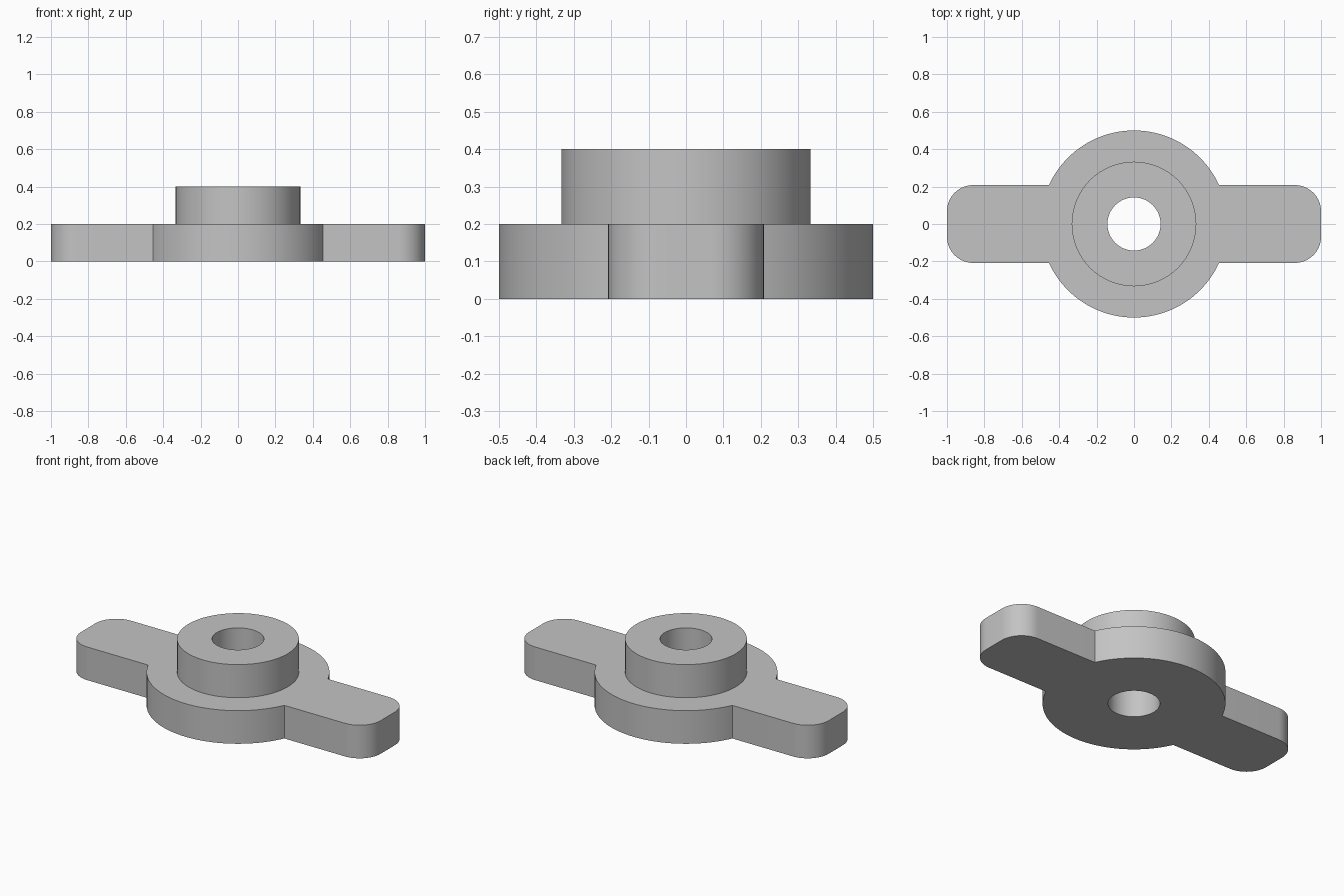
import bpy
import bmesh
from math import asin, cos, pi, radians, sin

if "Cube" in bpy.data.objects:
    bpy.data.objects.remove(bpy.data.objects["Cube"], do_unlink=True)

HUB_RADIUS = 0.5
BOSS_RADIUS = 0.333
HOLE_RADIUS = 0.142
ARM_HALF_WIDTH = 0.208
CORNER_RADIUS = 0.14
PLATE_TOP = 0.2
BOSS_TOP = 0.4

grey = bpy.data.materials.new("light grey")
grey.use_nodes = True
grey.diffuse_color = (0.55, 0.55, 0.55, 1)
grey.node_tree.nodes["Principled BSDF"].inputs["Base Color"].default_value = grey.diffuse_color


def arc(cx, cy, radius, start, end, steps):
    """Points along an arc, both ends included."""
    angles = [start + (end - start) * i / steps for i in range(steps + 1)]
    return [(cx + radius * cos(a), cy + radius * sin(a)) for a in angles]


def prism(name, outline, bottom, top):
    """Upright solid with the given outline."""
    bm = bmesh.new()
    face = bm.faces.new([bm.verts.new((x, y, bottom)) for x, y in outline])
    side = bmesh.ops.extrude_face_region(bm, geom=[face])["geom"]
    verts = [v for v in side if isinstance(v, bmesh.types.BMVert)]
    bmesh.ops.translate(bm, verts=verts, vec=(0, 0, top - bottom))
    bmesh.ops.recalc_face_normals(bm, faces=bm.faces)
    mesh = bpy.data.meshes.new(name)
    bm.to_mesh(mesh)
    bm.free()
    mesh.materials.append(grey)
    obj = bpy.data.objects.new(name, mesh)
    bpy.context.collection.objects.link(obj)
    return obj


def combine(target, tool, operation):
    """Apply a boolean, then drop the tool solid."""
    mod = target.modifiers.new(operation.lower(), "BOOLEAN")
    mod.operation = operation
    mod.solver = "EXACT"
    mod.object = tool
    bpy.context.view_layer.objects.active = target
    bpy.ops.object.modifier_apply(modifier=mod.name)
    bpy.data.objects.remove(tool, do_unlink=True)


# Plate: half the outline is a rounded arm and a hub arc; the other half is it turned around
cx, cy = 1 - CORNER_RADIUS, ARM_HALF_WIDTH - CORNER_RADIUS
join = asin(ARM_HALF_WIDTH / HUB_RADIUS)
half = (arc(cx, -cy, CORNER_RADIUS, -pi / 2, 0, 16)
        + arc(cx, cy, CORNER_RADIUS, 0, pi / 2, 16)
        + arc(0, 0, HUB_RADIUS, join, pi - join, 64))
plate = prism("winged_hub", half + [(-x, -y) for x, y in half], 0, PLATE_TOP)

# Raised boss and the bore through everything
boss = prism("boss", arc(0, 0, BOSS_RADIUS, 0, 2 * pi, 96)[:-1], PLATE_TOP / 2, BOSS_TOP)
combine(plate, boss, "UNION")
bore = prism("bore_cutter", arc(0, 0, HOLE_RADIUS, 0, 2 * pi, 64)[:-1], -0.1, BOSS_TOP + 0.1)
bore.hide_render = True
combine(plate, bore, "DIFFERENCE")

# Smooth walls with crisp rims
bpy.ops.object.select_all(action="DESELECT")
plate.select_set(True)
bpy.context.view_layer.objects.active = plate
bpy.ops.object.shade_smooth_by_angle(angle=radians(30))
